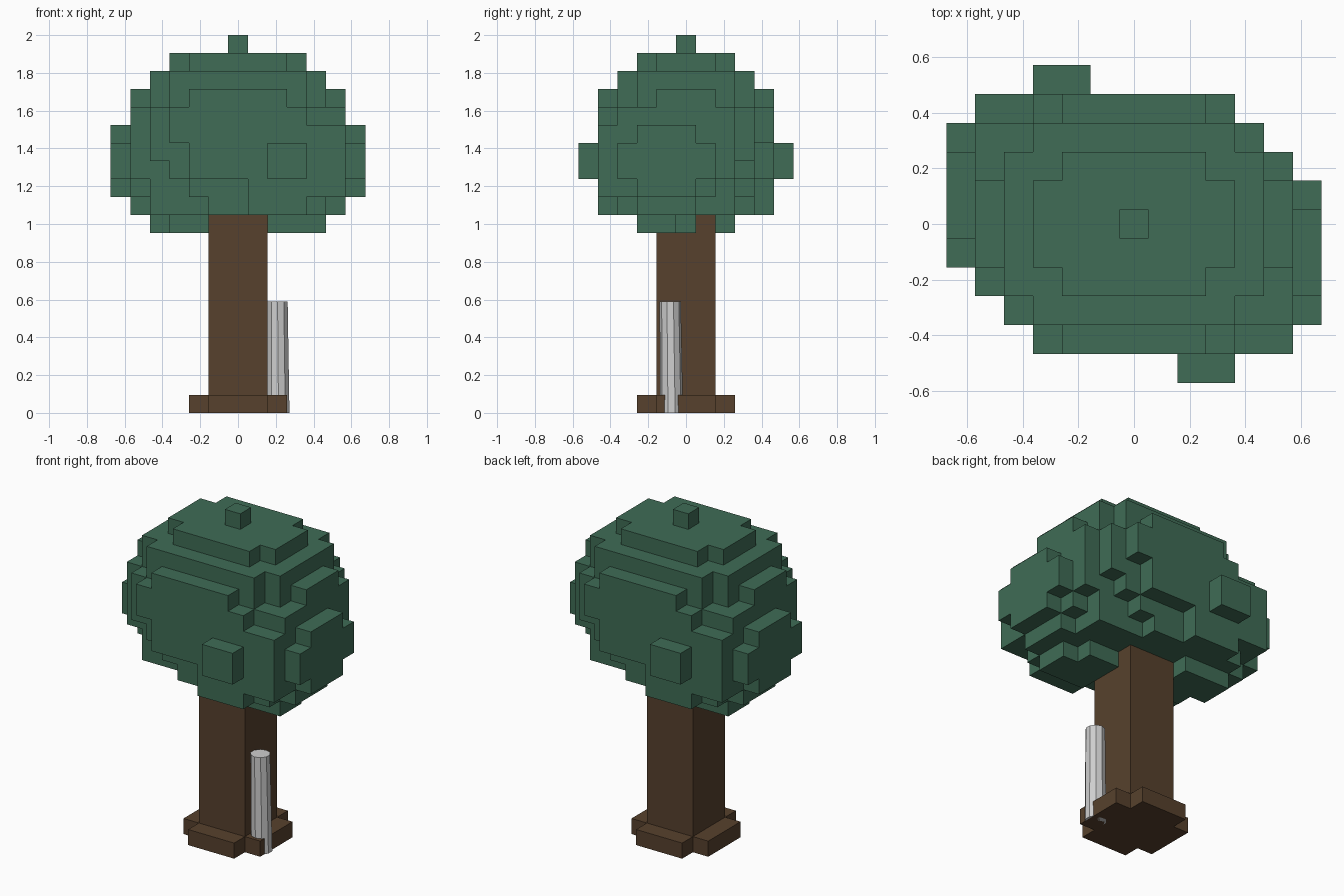
import bpy
import bmesh
from mathutils import Vector

if "Cube" in bpy.data.objects:
    bpy.data.objects.remove(bpy.data.objects["Cube"], do_unlink=True)

CELL = 0.1037          # block width and depth
RISE = 2.0 / 21        # block height


def material(name, rgb):
    mat = bpy.data.materials.new(name)
    mat.use_nodes = True
    mat.diffuse_color = (*rgb, 1)
    mat.node_tree.nodes["Principled BSDF"].inputs["Base Color"].default_value = (*rgb, 1)
    return mat


def finish(name, bm, mat):
    mesh = bpy.data.meshes.new(name)
    bm.to_mesh(mesh)
    bm.free()
    mesh.materials.append(mat)
    obj = bpy.data.objects.new(name, mesh)
    bpy.context.collection.objects.link(obj)
    return obj


def block_shell(name, cells, mat):
    """Outer skin of a set of grid blocks, with flat areas merged."""
    bm = bmesh.new()
    for cell in cells:
        for axis in range(3):
            for side in (-1, 1):
                normal = Vector((0, 0, 0))
                normal[axis] = side
                if tuple(int(a + b) for a, b in zip(cell, normal)) in cells:
                    continue
                u = Vector((0, 0, 0))
                u[(axis + 1) % 3] = 0.5
                v = normal.cross(u)
                mid = Vector(cell) + normal * 0.5
                corners = (mid - u - v, mid + u - v, mid + u + v, mid - u + v)
                bm.faces.new([bm.verts.new((p.x * CELL, p.y * CELL, (p.z + 0.5) * RISE))
                              for p in corners])
    bmesh.ops.remove_doubles(bm, verts=bm.verts, dist=0.001)
    bmesh.ops.dissolve_limit(bm, angle_limit=0.01, verts=bm.verts, edges=bm.edges)
    return finish(name, bm, mat)


leaf_green = material("leaf green", (0.050, 0.150, 0.092))
bark_brown = material("bark brown", (0.095, 0.053, 0.026))
light_grey = material("light grey", (0.62, 0.62, 0.62))

# Canopy: per layer, the x span of each row, from the middle row to the front
layers = [
    [(2, 3), (2, 4), (2, 4)],
    [(-5, 5), (-4, 5), (-4, 5), (-1, 4), (1, 3)],
    [(-6, 6), (-5, 6), (-4, 6), (-2, 5), (1, 5)],
    [(-6, 6), (-6, 6), (-5, 6), (-3, 6), (-2, 5), (2, 3)],
    [(-6, 6), (-6, 6), (-5, 6), (-4, 6), (-2, 5), (2, 3)],
    [(-6, 6), (-5, 6), (-5, 6), (-4, 5), (-3, 5)],
    [(-5, 5), (-5, 5), (-5, 5), (-4, 5), (-3, 3)],
    [(-5, 5), (-5, 5), (-4, 4), (-3, 3), (-2, 2)],
    [(-4, 4), (-4, 4), (-4, 4), (-3, 3)],
    [(-3, 3), (-3, 3), (-2, 2)],
    [(0, 0)],
]
leaves = set()
for level, rows in enumerate(layers, start=10):
    for y, (low, high) in enumerate(rows):
        for x in range(low, high + 1):
            # The back half is the front half turned half a circle
            leaves.add((x, -y, level))
            leaves.add((-x, y, level))
block_shell("canopy", leaves, leaf_green)

# Trunk with a cross-shaped foot
near = range(-2, 3)
trunk = {(x, y, 0) for x in near for y in near if abs(x) + abs(y) < 4}
trunk |= {(x, y, z) for x in (-1, 0, 1) for y in (-1, 0, 1) for z in range(11)}
block_shell("trunk", trunk, bark_brown)

# Slightly tapered post leaning against the trunk
bm = bmesh.new()
bmesh.ops.create_cone(bm, cap_ends=True, segments=10, radius1=0.061, radius2=0.056, depth=0.59)
for v in bm.verts:
    lean = v.co.z
    v.co += Vector((0.212 - 0.008 * lean, -0.08 - 0.012 * lean, 0.295))
finish("post", bm, light_grey)
